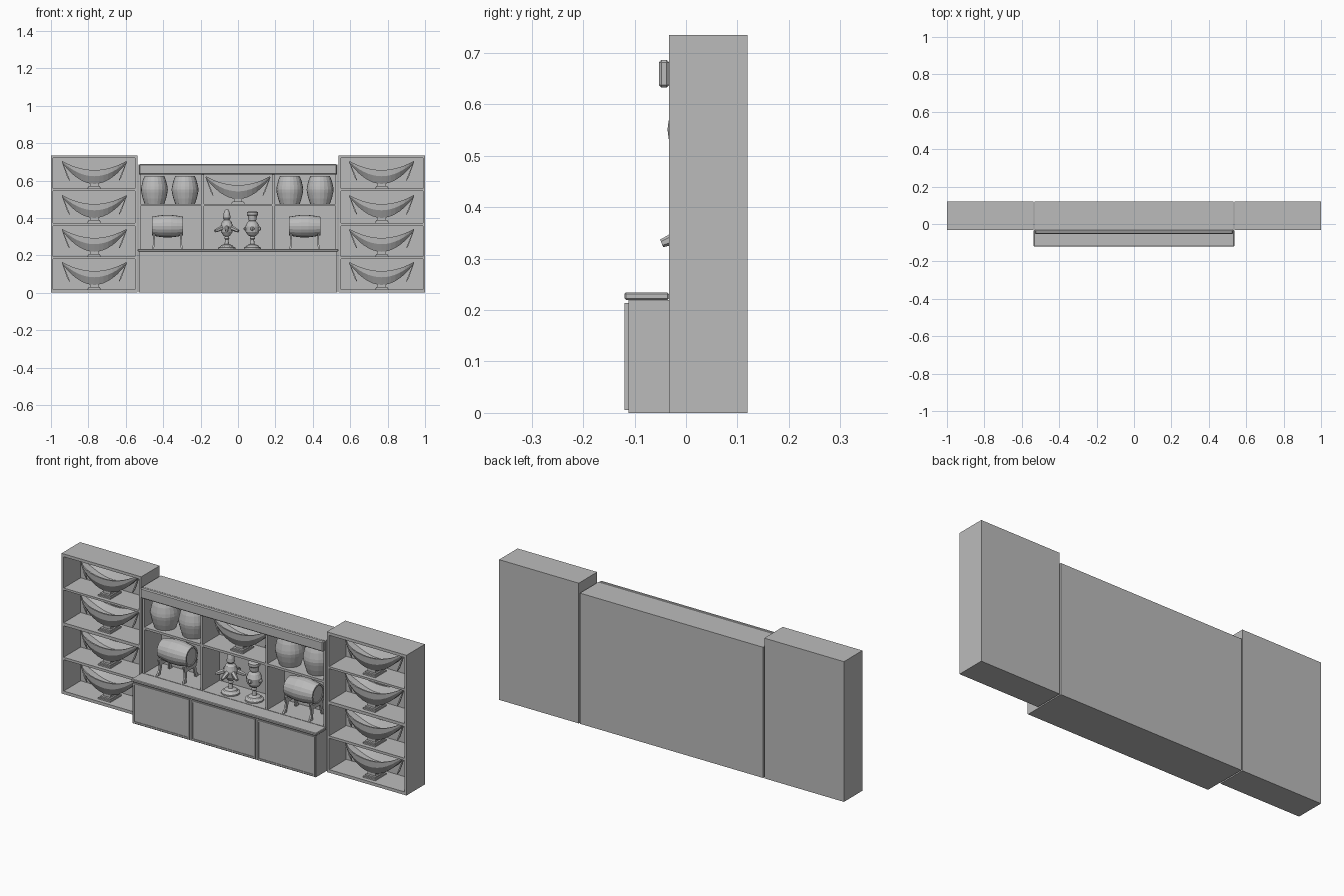
import bpy, bmesh, math
from mathutils import Matrix, Vector

if "Cube" in bpy.data.objects:
    bpy.data.objects.remove(bpy.data.objects["Cube"])

grey = bpy.data.materials.new("plain grey")
grey.diffuse_color = (0.5, 0.5, 0.5, 1)
grey.use_nodes = True
grey.node_tree.nodes["Principled BSDF"].inputs["Base Color"].default_value = grey.diffuse_color


def finish(name, bm, bevel=0):
    bmesh.ops.recalc_face_normals(bm, faces=bm.faces)
    me = bpy.data.meshes.new(name)
    bm.to_mesh(me)
    bm.free()
    me.materials.append(grey)
    ob = bpy.data.objects.new(name, me)
    bpy.context.collection.objects.link(ob)
    if bevel:
        m = ob.modifiers.new("bevel", 'BEVEL')
        m.width = bevel
        m.segments = 1
    return ob


def box(name, x0, x1, y0, y1, z0, z1, bevel=0):
    bm = bmesh.new()
    c = Matrix.Translation(((x0 + x1) / 2, (y0 + y1) / 2, (z0 + z1) / 2))
    bmesh.ops.create_cube(bm, size=1, matrix=c @ Matrix.Diagonal((x1 - x0, y1 - y0, z1 - z0, 1)))
    return finish(name, bm, bevel)


def loft(bm, rings):
    vs = [[bm.verts.new(p) for p in r] for r in rings]
    n = len(rings[0])
    for a, b in zip(vs, vs[1:]):
        for i in range(n):
            bm.faces.new((a[i], a[(i + 1) % n], b[(i + 1) % n], b[i]))
    bm.faces.new(vs[0])
    bm.faces.new(vs[-1])


def lathe(bm, prof, n=20, mat=Matrix()):
    loft(bm, [[mat @ Vector((r * math.cos(2 * math.pi * i / n), r * math.sin(2 * math.pi * i / n), z))
               for i in range(n)] for r, z in prof])


def copies(ob, places):
    ob.location = places[0]
    for p in places[1:]:
        c = ob.copy()
        c.location = p
        bpy.context.collection.objects.link(c)


F, B, IN = -0.033, 0.12, 0.108   # cabinet front, back, inner back

# side cabinets with four open compartments
shelves = [(0, .016), (.18, .193), (.358, .374), (.545, .556), (.72, .735)]
for s in (-1, 1):
    def sbox(name, a, b, *r):
        box(name, min(s * a, s * b), max(s * a, s * b), *r)
    sbox("side_cabinet_back", .538, 1, IN, B, 0, .735)
    sbox("side_cabinet_outer_wall", .988, 1, F, IN, 0, .735)
    sbox("side_cabinet_inner_wall", .538, .552, F, IN, 0, .735)
    for z0, z1 in shelves:
        sbox("side_cabinet_shelf", .552, .988, F, IN, z0, z1)
    # centre unit uprights
    sbox("centre_end_wall", .52, .531, F, IN, 0, .685)
    sbox("centre_divider", .182, .194, F, IN, .22, .64)

# centre unit
box("centre_back", -.531, .531, IN, B, 0, .685)
box("centre_shelf", -.52, .52, F, IN, .463, .475)
box("centre_top", -.52, .52, F, IN, .633, .685)
box("crown_board", -.53, .53, -.053, F, .633, .687, .005)
box("base_body", -.53, .53, -.112, IN, 0, .22)
box("counter_top", -.536, .536, -.12, F, .22, .234, .003)
box("counter_inside", -.52, .52, F, IN, .22, .234)

# cupboard doors with raised frames
for x0, x1 in ((-.527, -.2), (-.187, .182), (.196, .527)):
    box("door_panel", x0 + .008, x1 - .008, -.117, -.112, .015, .206)
    for a, b in ((x0, x0 + .008), (x1 - .008, x1)):
        box("door_stile", a, b, -.12, -.112, .006, .214)
    for a, b in ((.006, .015), (.206, .214)):
        box("door_rail", x0 + .008, x1 - .008, -.12, -.112, a, b)

# boat shaped bowl on a stepped foot
bm = bmesh.new()
rings = []
for i in range(15):
    t = -1 + i / 7
    q = t * t
    w = .052 * (1 - .85 * q * q)
    top, low = .1 + .048 * q, .026 + .112 * q
    mid = low * .45 + top * .55
    half = [(w, top), (w * .95, mid), (w * .55, low)]
    inner = [(-w * .85, top), (-w * .5, mid), (w * .5, mid), (w * .85, top)]
    sec = half + [(-y, z) for y, z in reversed(half)] + inner
    rings.append([(t * .172, y, z) for y, z in sec])
loft(bm, rings)
for hx, hy, z0, z1 in ((.036, .046, 0, .007), (.03, .038, .007, .014), (.022, .026, .014, .032)):
    bmesh.ops.create_cube(bm, size=1, matrix=Matrix.Translation((0, 0, (z0 + z1) / 2))
                          @ Matrix.Diagonal((hx * 2, hy * 2, z1 - z0, 1)))
for s in (-1, 1):   # slanted end pendants
    loft(bm, [[(s * (x + dx), dy, z) for dx, dy in ((-r, -r), (r, -r), (r, r), (-r, r))]
              for x, z, r in ((.172, .143, .002), (.142, .065, .004), (.133, .045, .002))])
spots = [(s * .768, .035, z) for s in (-1, 1) for z in (.016, .193, .374, .556)]
copies(finish("boat_bowl", bm), spots + [(0, .035, .475)])

# upright barrels
bm = bmesh.new()
lathe(bm, [(.046, .004), (.046, 0), (.053, 0), (.063, .03), (.07, .06), (.072, .076),
           (.07, .092), (.063, .122), (.053, .148), (.046, .148), (.046, .143)])
copies(finish("upright_barrel", bm), [(x, .036, .475) for x in (-.447, -.283, .277, .439)])

# lying barrels on arched trestles
bm = bmesh.new()
lathe(bm, [(.042, -.08), (.042, -.084), (.05, -.084), (.056, -.05), (.06, -.02), (.06, .02),
           (.056, .05), (.05, .084), (.042, .084), (.042, .08)], 20,
      Matrix.Translation((0, 0, .122)) @ Matrix.Rotation(math.pi / 2, 4, 'Y'))
for s in (-1, 1):
    for m in (-1, 1):
        loft(bm, [[(s * x, m * y, z) for x, y in
                   ((.068 + o, y0), (.077 + o, y0), (.077 + o, y1), (.068 + o, y1))]
                  for y0, y1, z, o in ((.04, .062, 0, .004), (.033, .048, .025, .001),
                                       (.028, .046, .05, 0), (.036, .056, .085, 0))])
    bmesh.ops.create_cube(bm, size=1, matrix=Matrix.Translation((s * .0725, 0, .062))
                          @ Matrix.Diagonal((.009, .07, .02, 1)))
copies(finish("lying_barrel", bm), [(-.377, .036, .234), (.356, .036, .234)])

# ornaments: foot and stem shared, different tops
foot = [(.046, 0), (.046, .007), (.034, .013), (.03, .02), (.012, .026), (.009, .05), (.014, .056), (.01, .066)]
bm = bmesh.new()
lathe(bm, foot + [(.018, .072), (.03, .09), (.034, .12), (.026, .145), (.014, .155),
                  (.02, .165), (.018, .185), (.012, .205), (.006, .212)], 16)
for k in range(6):   # drooping spouts
    R = Matrix.Rotation(k * math.pi / 3 + math.pi / 2 + math.pi, 4, 'Z')
    lathe(bm, [(.013, .02), (.011, .055), (.008, .078)], 6,
          R @ Matrix.Translation((0, 0, .125)) @ Matrix.Rotation(math.radians(112), 4, 'Y'))
finish("spouted_ornament", bm).location = (-.06, .025, .234)
bm = bmesh.new()
lathe(bm, foot + [(.024, .074), (.036, .09), (.038, .12), (.028, .14), (.018, .15),
                  (.022, .156), (.024, .175), (.03, .182), (.03, .196), (.022, .2)], 16)
for k in range(4):   # small knobs
    a = k * math.pi / 2
    bmesh.ops.create_uvsphere(bm, u_segments=8, v_segments=5, radius=.011,
                              matrix=Matrix.Translation((.036 * math.cos(a), .036 * math.sin(a), .108)))
finish("capped_ornament", bm).location = (.077, .025, .234)
